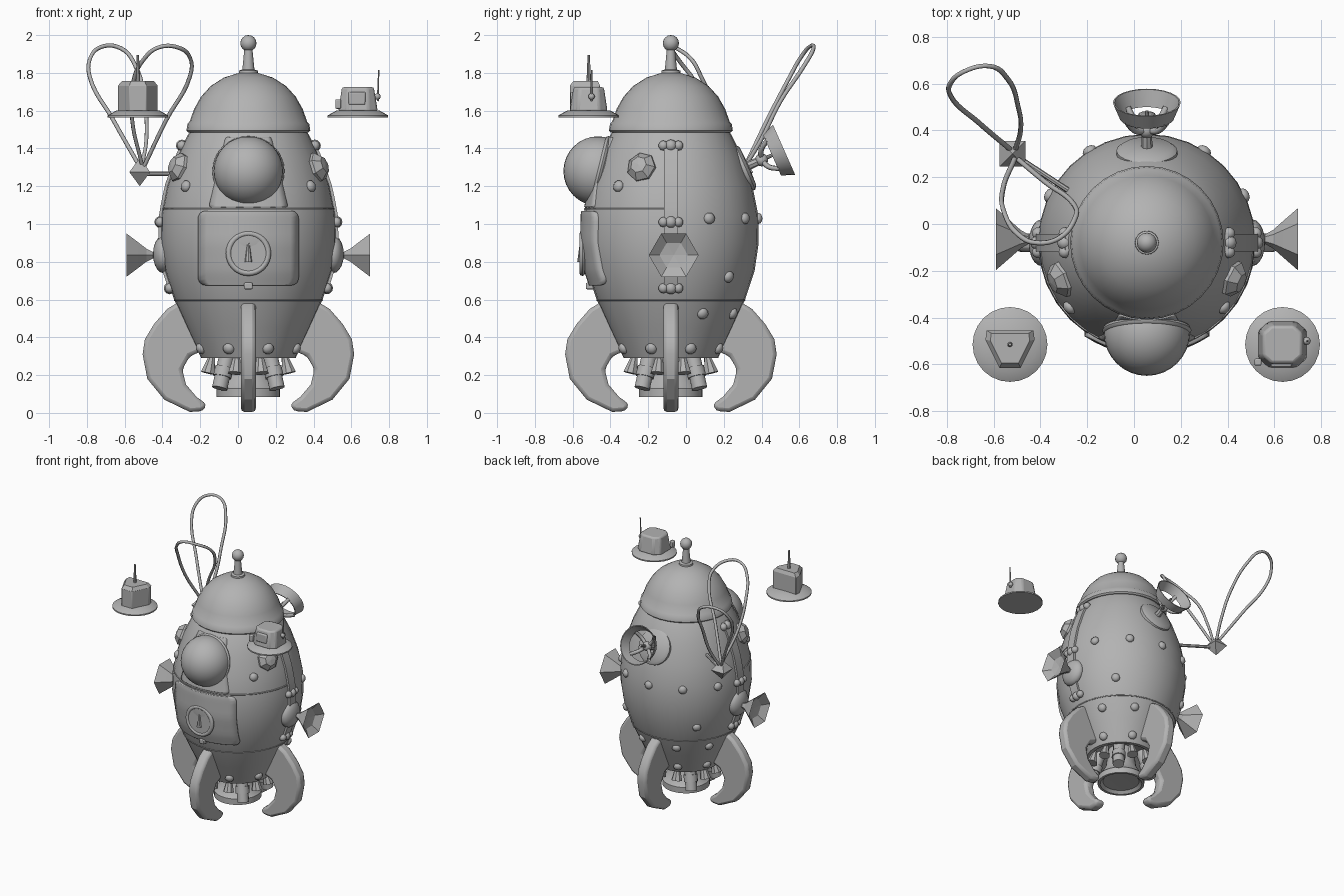
import bpy, bmesh, math
from mathutils import Vector

if "Cube" in bpy.data.objects:
    bpy.data.objects.remove(bpy.data.objects["Cube"])

CX, CY = 0.055, -0.08
grey = bpy.data.materials.new("plain_grey")
grey.diffuse_color = (0.45, 0.45, 0.45, 1)
grey.use_nodes = True
grey.node_tree.nodes["Principled BSDF"].inputs["Base Color"].default_value = grey.diffuse_color
HULL = [(.25, .29), (.325, .45), (.393, .6), (.443, .75), (.465, .9),
        (.462, 1.05), (.432, 1.2), (.38, 1.35), (.322, 1.47)]


def hull_r(z):
    for (r0, z0), (r1, z1) in zip(HULL, HULL[1:]):
        if z <= z1:
            return r0 + (r1 - r0) * (z - z0) / (z1 - z0)
    return HULL[-1][0]


def on_hull(deg, z, off=0):
    a, r = math.radians(deg), hull_r(z) + off
    return Vector((CX + r * math.cos(a), CY + r * math.sin(a), z))


def hull_normal(deg, z):
    a = math.radians(deg)
    slope = (hull_r(z + .05) - hull_r(z - .05)) / .1
    return Vector((math.cos(a), math.sin(a), -slope)).normalized()


def finish(name, bm, loc=(0, 0, 0), axis=None, smooth=40, bevel=0):
    bmesh.ops.recalc_face_normals(bm, faces=bm.faces)
    me = bpy.data.meshes.new(name)
    bm.to_mesh(me)
    bm.free()
    me.materials.append(grey)
    ob = bpy.data.objects.new(name, me)
    bpy.context.collection.objects.link(ob)
    ob.location = loc
    if axis is not None:
        ob.rotation_mode = 'QUATERNION'
        ob.rotation_quaternion = Vector(axis).to_track_quat('Z', 'Y')
    if bevel:
        m = ob.modifiers.new("edge", 'BEVEL')
        m.width, m.segments = bevel, 2
    if smooth:
        bpy.context.view_layer.objects.active = ob
        ob.select_set(True)
        bpy.ops.object.shade_smooth_by_angle(angle=math.radians(smooth))
        ob.select_set(False)
    return ob


def lathe(name, prof, loc=(CX, CY, 0), axis=None, n=32, smooth=40):
    """Spin (radius, height) points around the local z axis."""
    bm = bmesh.new()
    rings = []
    for r, z in prof:
        if r == 0:
            rings.append([bm.verts.new((0, 0, z))] * n)
        else:
            rings.append([bm.verts.new((r * math.cos(2 * math.pi * i / n),
                                        r * math.sin(2 * math.pi * i / n), z)) for i in range(n)])
    for a, b in zip(rings, rings[1:]):
        for i in range(n):
            j = (i + 1) % n
            q = list(dict.fromkeys((a[i], a[j], b[j], b[i])))
            if len(q) > 2:
                bm.faces.new(q)
    return finish(name, bm, loc, axis, smooth)


def ball(name, loc, r, seg=12, flat=1, axis=None, smooth=60):
    k = max(seg // 2, 3)
    prof = [(0, -r * flat)] + [(r * math.sin(math.pi * i / k), -r * flat * math.cos(math.pi * i / k))
                               for i in range(1, k)] + [(0, r * flat)]
    return lathe(name, prof, loc, axis, seg, smooth)


def rod(name, a, b, r0, r1, n=8):
    a, b = Vector(a), Vector(b)
    h = (b - a).length
    return lathe(name, [(0, 0), (r0, 0), (r1, h), (0, h)], a, b - a, n)


def ring(name, loc, R, r, axis=None, n=32):
    prof = [(R + r * math.cos(i * math.pi / 4), r * math.sin(i * math.pi / 4)) for i in range(9)]
    return lathe(name, prof, loc, axis, n, 60)


def box(name, loc, size, bevel=.006):
    bm = bmesh.new()
    bmesh.ops.create_cube(bm, size=1)
    bmesh.ops.scale(bm, vec=size, verts=bm.verts)
    return finish(name, bm, loc, None, 40, bevel)


def prism(name, pts, z0, z1, top=1, loc=(0, 0, 0), bevel=0):
    bm = bmesh.new()
    lo = [bm.verts.new((x, y, z0)) for x, y in pts]
    hi = [bm.verts.new((x * top, y * top, z1)) for x, y in pts]
    bm.faces.new(lo)
    bm.faces.new(hi)
    for i in range(len(pts)):
        j = (i + 1) % len(pts)
        bm.faces.new((lo[i], lo[j], hi[j], hi[i]))
    return finish(name, bm, loc, None, 25, bevel)


def plate(name, half_w, z0, z1, off, corner=.04, nx=12, nz=16):
    """Curved panel lying on the front of the hull."""
    bm = bmesh.new()
    grid = []
    for j in range(nz + 1):
        z = z0 + (z1 - z0) * (1 - math.cos(math.pi * j / nz)) / 2
        d = max(0, corner - min(z - z0, z1 - z))
        w = half_w(z) - corner + math.sqrt(max(0, corner ** 2 - d ** 2))
        R = hull_r(z) + off
        xs = [w * (2 * i / nx - 1) for i in range(nx + 1)]
        grid.append([bm.verts.new((CX + x, CY - math.sqrt(R * R - x * x), z)) for x in xs])
    for j in range(nz):
        for i in range(nx):
            bm.faces.new((grid[j][i], grid[j][i + 1], grid[j + 1][i + 1], grid[j + 1][i]))
    ob = finish(name, bm)
    m = ob.modifiers.new("thickness", 'SOLIDIFY')
    m.thickness, m.offset = off + .02, -1 if ob.data.polygons[0].normal.y < 0 else 1


def tube(name, pts, r):
    cu = bpy.data.curves.new(name, 'CURVE')
    cu.dimensions, cu.bevel_depth, cu.bevel_resolution, cu.resolution_u = '3D', r, 1, 6
    sp = cu.splines.new('BEZIER')
    sp.bezier_points.add(len(pts) - 1)
    for p, co in zip(sp.bezier_points, pts):
        p.co = co
        p.handle_left_type = p.handle_right_type = 'AUTO'
    cu.materials.append(grey)
    ob = bpy.data.objects.new(name, cu)
    bpy.context.collection.objects.link(ob)


# Hull, seams and nose cone
lathe("hull", [(0, .36), (.14, .36), (.225, .29)] + HULL + [(.30, 1.5), (0, 1.5)])
ring("lower_seam", (CX, CY, .597), .391, .004)
tube("upper_seam", [on_hull(a, 1.08, -.001) for a in range(180, 361, 15)], .005)
lathe("nose_cone", [(0, 1.485), (.318, 1.485), (.328, 1.495), (.322, 1.53), (.312, 1.54), (.287, 1.61),
                    (.25, 1.675), (.2, 1.73), (.13, 1.775), (.05, 1.80), (0, 1.80)])
lathe("nose_stem", [(.052, 1.79), (.05, 1.812), (.032, 1.818), (.02, 1.94)], n=16)
ball("nose_ball", (CX, CY, 1.957), .043, 16)

# Front window dome and door
plate("window_panel", lambda z: .21 - .24 * (z - 1.09), 1.09, 1.46, .005, .01)
ring("window_frame", (CX, -.455, 1.28), .175, .016, (0, -1, .25))
ball("window_dome", (CX, -.465, 1.28), .184, 32)
plate("door", lambda z: .267, .675, 1.07, .016)
ring("porthole_rim", (CX, -.549, .845), .105, .015, (0, -1, 0))
rod("porthole_glass", (CX, -.52, .845), (CX, -.557, .845), .095, .095, 24)
rod("porthole_pointer", (CX, -.556, .80), (CX, -.556, .90), .02, .006)
box("door_latch", (CX, -.505, .672), (.045, .05, .035))

# Curved fins, one per quarter turn
FIN = [(.24, .33), (.30, .56), (.365, .59), (.43, .55), (.50, .47), (.548, .39), (.56, .31), (.535, .18),
       (.445, .07), (.31, .005), (.24, .01), (.22, .045), (.275, .085), (.33, .15), (.35, .23), (.31, .30)]
for k in range(4):
    fin = prism("fin_%d" % k, FIN, -.04, .04, bevel=.02)
    fin.location = (CX, CY, 0)
    fin.rotation_euler = (math.pi / 2, 0, k * math.pi / 2)

# Engine bell, tilted thrusters and small jets
lathe("engine_bell", [(.09, .37), (.11, .22), (.155, .14), (.168, .13), (.168, .085),
                      (.15, .085), (.13, .105), (0, .11)])
for k in range(4):
    a = math.radians(45 + 90 * k)
    c, s = math.cos(a), math.sin(a)
    rod("thruster_%d" % k, (CX + .15 * c, CY + .15 * s, .34), (CX + .215 * c, CY + .215 * s, .13), .042, .042, 12)
    rod("thruster_collar_%d" % k, (CX + .18 * c, CY + .18 * s, .24), (CX + .196 * c, CY + .196 * s, .19), .05, .05, 12)
    for d in (-27, 27):
        b = a + math.radians(d)
        c2, s2 = math.cos(b), math.sin(b)
        rod("jet", (CX + .2 * c2, CY + .2 * s2, .31), (CX + .225 * c2, CY + .225 * s2, .21), .015, .04, 8)

# Rivets and faceted gems on the hull
rivets = [(22.5 + 45 * k, .34) for k in range(8)]
rivets += [(a, 1.03) for a in (26, 58, 90, 122, 154)] + [(45, .72), (135, .72)]
rivets += [(a, .525) for a in (28, 66, 114, 152)] + [(-40, 1.2), (220, 1.2)]
for i, (a, z) in enumerate(rivets):
    ball("rivet_%d" % i, on_hull(a, z), .032, 10, .7, hull_normal(a, z))
for a in (-23, 203):
    lathe("gem", [(.08, -.02), (.08, .01), (.045, .045), (0, .05)], on_hull(a, 1.3),
          hull_normal(a, 1.3), 7, 0)

# Side straps, clamps and horns
for s, deg in ((1, 0), (-1, 180)):
    bm = bmesh.new()
    rows = []
    for i in range(15):
        z = .64 + .8 * i / 14
        R = hull_r(z)
        rows.append([bm.verts.new((CX + s * (R + o), CY + y, z))
                     for o, y in ((-.02, -.037), (.012, -.037), (.012, .037), (-.02, .037))])
    for p, q in zip(rows, rows[1:]):
        for i in range(4):
            bm.faces.new((p[i], p[(i + 1) % 4], q[(i + 1) % 4], q[i]))
    bm.faces.new(rows[0])
    bm.faces.new(rows[-1])
    finish("side_strap", bm)
    for z in (1.415, 1.01, .66):
        p = on_hull(deg, z, .003)
        ball("clamp_centre", p, .032, 12)
        for y in (-.04, .04):
            ball("clamp_knob", p + Vector((0, y, 0)), .027, 10)
    ball("horn_base", (CX + s * .45, CY, .84), .1, 20, .55, (s, 0, 0))
    lathe("horn", [(0, 0), (.028, 0), (.02, .025), (.04, .06), (.08, .105), (.132, .165),
                   (.075, .125), (0, .115)], (CX + s * .48, CY + .015, .835), (s, 0, 0), 6, 0)

# Rear dish with open band and spokes
P, D = Vector((CX, .30, 1.295)), Vector((0, .914, .406))
lathe("dish_mount", [(0, -.04), (.13, -.04), (.13, .015), (.11, .03), (0, .035)], P, D, 24)
rod("dish_stem", P, P + D * .12, .026, .02)
ball("dish_hub", P + D * .11, .035, 12)
lathe("dish_band", [(.117, .17), (.145, .24), (.138, .24), (.11, .17), (.117, .17)], P, D, 24)
rod("dish_tip", P + D * .11, P + D * .2, .012, .008)
U, V = Vector((1, 0, 0)), D.cross(Vector((1, 0, 0)))
for k in range(4):
    a = math.radians(45 + 90 * k)
    e = U * math.cos(a) + V * math.sin(a)
    tube("dish_spoke_%d" % k, [P + D * .11, P + D * .13 + e * .07, P + D * .18 + e * .117], .014)

# Arm with diamond joint and two wire loops
rod("wire_arm", (-.52, .3, 1.265), (-.26, .13, 1.265), .012, .012)
diamond = lathe("diamond_joint", [(0, -.075), (.078, 0), (0, .075)], (-.52, .3, 1.275), None, 4, 0)
diamond.rotation_euler[2] = math.pi / 4
tube("rear_wire_loop", [(-.53, .32, 1.32), (-.66, .43, 1.55), (-.785, .55, 1.78), (-.785, .6, 1.87),
                        (-.73, .65, 1.935), (-.62, .675, 1.93), (-.54, .62, 1.83), (-.495, .5, 1.65),
                        (-.485, .4, 1.45), (-.51, .31, 1.3)], .011)
tube("front_wire_loop", [(-.51, .28, 1.32), (-.56, .15, 1.55), (-.555, .05, 1.75), (-.50, -.04, 1.87),
                         (-.42, -.08, 1.935), (-.32, -.06, 1.935), (-.25, .03, 1.87), (-.255, .08, 1.78),
                         (-.38, .18, 1.55), (-.5, .28, 1.3)], .011)

# Two small floating saucers
SAUCER = [(0, 1.565), (.16, 1.565), (.16, 1.575), (.115, 1.6), (0, 1.605)]
for x in (-.53, .635):
    lathe("saucer_disc", SAUCER, (x, -.515, 0), None, 24)
CABIN = [(-.1, .06), (.1, .06), (.105, .02), (.045, -.1), (-.045, -.1), (-.105, .02)]
prism("left_saucer_cabin", CABIN, 1.595, 1.735, 1, (-.53, -.515, 0), .004)
prism("left_saucer_roof", CABIN, 1.733, 1.757, .8, (-.53, -.515, 0))
rod("left_saucer_spike", (-.53, -.515, 1.75), (-.53, -.515, 1.895), .012, .006)
prism("right_saucer_cabin", [(-.105, -.06), (-.06, -.1), (.06, -.1), (.105, -.06),
                             (.105, .06), (.06, .1), (-.06, .1), (-.105, .06)],
      1.595, 1.725, .8, (.635, -.515, 0), .012)
box("right_saucer_window", (.63, -.602, 1.665), (.09, .02, .07), .008)
box("right_saucer_vent", (.53, -.59, 1.635), (.03, .03, .05))
rod("right_saucer_aerial", (.74, -.5, 1.65), (.745, -.5, 1.815), .006, .004, 6)
ball("right_saucer_aerial_base", (.738, -.5, 1.675), .018, 8)
